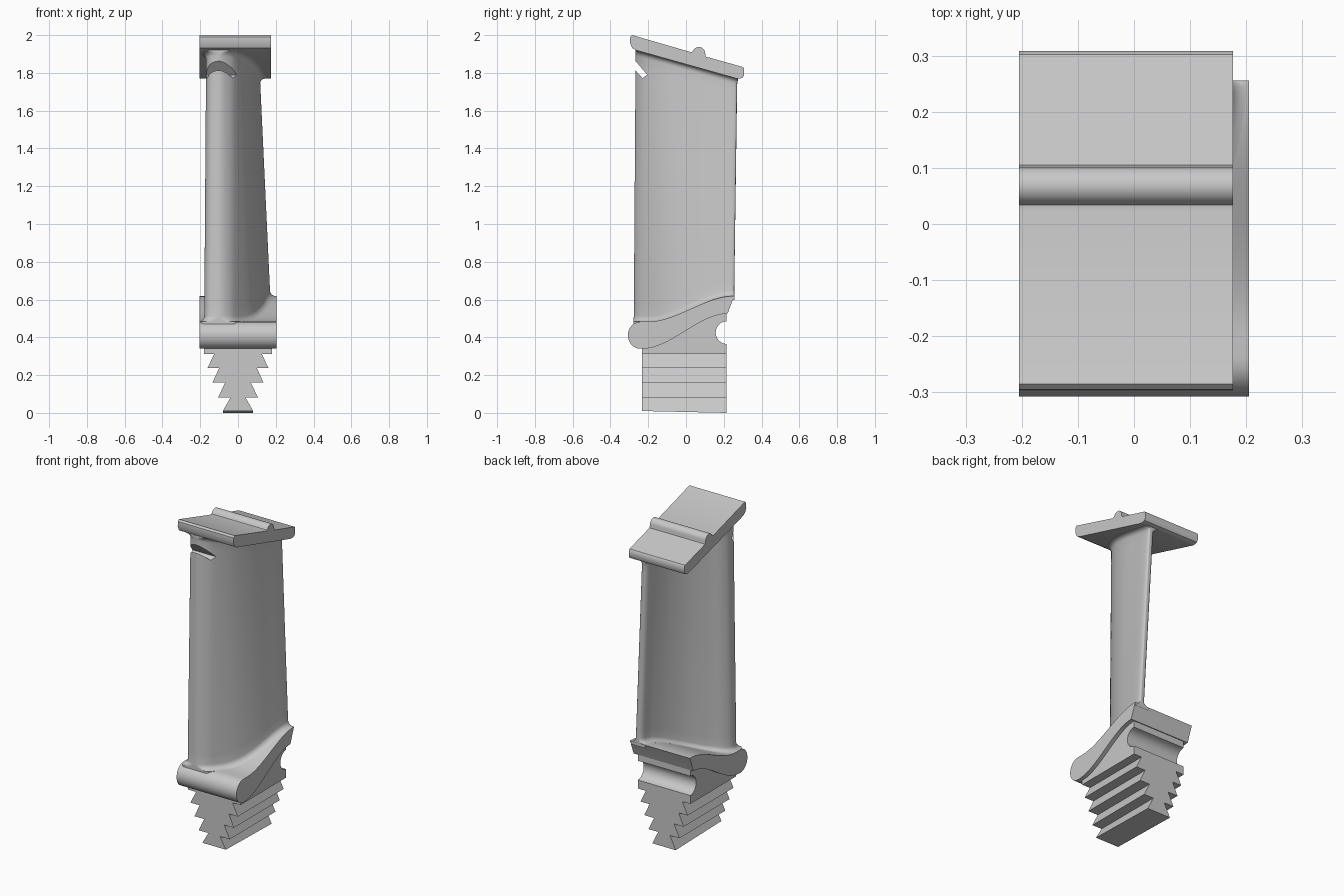
import bpy, bmesh, math
from mathutils import Vector

cube = bpy.data.objects.get("Cube")
if cube:
    bpy.data.objects.remove(cube, do_unlink=True)

metal = bpy.data.materials.new("cast_grey_metal")
metal.use_nodes = True
GREY = (0.58, 0.58, 0.58, 1)
metal.diffuse_color = GREY
metal.node_tree.nodes["Principled BSDF"].inputs["Base Color"].default_value = GREY


def shade(ob):
    bpy.ops.object.select_all(action='DESELECT')
    ob.select_set(True)
    bpy.context.view_layer.objects.active = ob
    bpy.ops.object.shade_smooth_by_angle(angle=math.radians(35))


def loft(name, rings):
    """Bridge closed rings of equal length and cap both ends."""
    bm = bmesh.new()
    loops = [[bm.verts.new(p) for p in ring] for ring in rings]
    n = len(loops[0])
    for a, b in zip(loops, loops[1:]):
        for i in range(n):
            j = (i + 1) % n
            bm.faces.new((a[i], a[j], b[j], b[i]))
    bm.faces.new(loops[0])
    bm.faces.new(loops[-1])
    bmesh.ops.recalc_face_normals(bm, faces=bm.faces)
    mesh = bpy.data.meshes.new(name)
    bm.to_mesh(mesh)
    bm.free()
    mesh.materials.append(metal)
    ob = bpy.data.objects.new(name, mesh)
    bpy.context.collection.objects.link(ob)
    shade(ob)
    return ob


def combine(target, tool, operation):
    """Apply a boolean and drop the tool object."""
    tool.hide_render = True
    mod = target.modifiers.new("combine", 'BOOLEAN')
    mod.operation = operation
    mod.solver = 'EXACT'
    mod.object = tool
    shade(target)
    bpy.ops.object.modifier_apply(modifier=mod.name)
    bpy.data.objects.remove(tool, do_unlink=True)
    shade(target)


def side_prism(name, profile, x0, x1):
    """Extrude a (y, z) profile along x."""
    return loft(name, [[(x, y, z) for y, z in profile] for x in (x0, x1)])


def arc(cy, cz, ry, rz, a0, a1, n=12):
    angles = [math.radians(a0 + (a1 - a0) * i / n) for i in range(n + 1)]
    return [(cy + ry * math.cos(a), cz + rz * math.sin(a)) for a in angles]


def ease(y, y0, y1, z0, z1):
    t = min(max((y - y0) / (y1 - y0), 0), 1)
    return z0 + (z1 - z0) * t * t * (3 - 2 * t)


def span(a, b, n):
    return [a + (b - a) * i / n for i in range(n + 1)]


def platform_top(y):
    return ease(y, -0.2, 0.25, 0.483, 0.618)


def platform_under(y):
    return ease(y, -0.23, 0.22, 0.34, 0.525)


def shroud_under(y):
    return 1.92 - 0.281 * (y + 0.265)


# Root platform: S-curved slab with a rolled front lip
lip = arc(-0.24, 0.411, 0.068, 0.072, 90, 262)
profile = lip + [(y, platform_under(y)) for y in span(-0.22, 0.22, 20)]
profile += [(0.25, 0.605), (0.256, 0.618)]
profile += [(y, platform_top(y)) for y in span(0.24, -0.2, 20)]
blade_root = side_prism("blade_root", profile, -0.205, 0.205)

# Shank under the platform, with a round groove across the back
profile = [(-0.233, 0.313), (0.215, 0.313)]
profile += arc(0.215, 0.425, 0.058, 0.06, 270, 90)
profile += [(0.215, 0.54)]
profile += [(y, platform_under(y) + 0.03) for y in span(0.2, -0.233, 12)]
shank = side_prism("shank", profile, -0.18, 0.18)

# Fir tree root: mirrored stepped teeth with a slanted underside
half = [(0.125, 0.33), (0.125, 0.313), (0.162, 0.237), (0.1, 0.237),
        (0.135, 0.16), (0.068, 0.16), (0.106, 0.081), (0.04, 0.081), (0.08, 0.01)]
outline = half + [(-x, z) for x, z in reversed(half)]
rings = [[(x, y, drop if z == 0.01 else z) for x, z in outline]
         for y, drop in ((-0.233, 0.01), (0.215, 0))]
fir_tree = loft("fir_tree", rings)

# Root parts are one casting
combine(shank, fir_tree, 'UNION')
combine(blade_root, shank, 'UNION')


# Airfoil: two matching cambered sections blended from root to tip
def smooth_loop(points, steps=8):
    pts = [Vector(p) for p in points]
    n, out = len(pts), []
    for i in range(n):
        a, b, c, d = (pts[(i + k) % n] for k in (-1, 0, 1, 2))
        for s in range(steps):
            t = s / steps
            out.append(0.5 * (2 * b + (c - a) * t + (2 * a - 5 * b + 4 * c - d) * t * t
                              + (3 * b - a - 3 * c + d) * t ** 3))
    return out


root_section = smooth_loop([
    (-0.1, -0.276), (-0.045, -0.256), (0, -0.21), (0.07, -0.11), (0.12, 0), (0.152, 0.12),
    (0.174, 0.235), (0.158, 0.255), (0.134, 0.238), (0.116, 0.18), (0.074, 0.09), (0.01, -0.005),
    (-0.08, -0.095), (-0.15, -0.154), (-0.178, -0.205), (-0.162, -0.258)])
tip_section = smooth_loop([
    (-0.1, -0.267), (-0.05, -0.247), (-0.01, -0.208), (0.04, -0.12), (0.074, -0.01), (0.096, 0.12),
    (0.113, 0.25), (0.097, 0.272), (0.074, 0.257), (0.06, 0.19), (0.03, 0.1), (-0.022, 0.005),
    (-0.09, -0.08), (-0.148, -0.14), (-0.169, -0.19), (-0.152, -0.248)])


def section_ring(surface, gap, flare, front, back):
    """Section on a sloped surface, widened by flare inside the front and back limits."""
    pts = []
    for a, b in zip(root_section, tip_section):
        t = (surface(a.y) + gap - 0.55) / 1.3
        pts.append(a.lerp(b, t))
    ring = []
    for i, p in enumerate(pts):
        d = (pts[(i + 1) % len(pts)] - pts[i - 1]).normalized()
        q = p + Vector((d.y, -d.x)) * flare
        x = min(max(q.x, -0.203), 0.204)
        y = min(max(q.y, front), back)
        ring.append((x, y, surface(y) + gap))
    return ring


def lower_ring(gap, flare):
    return section_ring(platform_top, gap, flare, -0.277, 0.2555)


def upper_ring(gap, flare):
    return section_ring(shroud_under, -gap, flare, -0.268, 0.274)


fillet = [(0.03 * (1 - math.sin(a)), 0.03 * (1 - math.cos(a)))
          for a in (math.radians(v) for v in (0, 18, 36, 54, 72, 90))]
rings = [lower_ring(-0.02, 0.03)] + [lower_ring(h, f) for f, h in fillet]
foot, head = rings[-1], upper_ring(0.03, 0)
for k in range(1, 24):
    rings.append([Vector(a).lerp(Vector(b), k / 24) for a, b in zip(foot, head)])
rings += [upper_ring(h, f) for f, h in reversed(fillet)] + [upper_ring(-0.02, 0.03)]
airfoil = loft("airfoil", rings)

# Slanted slot cut into the leading edge near the tip
slot = side_prism("slot_cutter", [(-0.205, 1.79), (-0.23, 1.772), (-0.33, 1.882), (-0.305, 1.907)],
                  -0.3, 0.2)
combine(airfoil, slot, 'DIFFERENCE')

# Open the buried ends of the airfoil
bm = bmesh.new()
bm.from_mesh(airfoil.data)
ends = [f for f in bm.faces if len(f.verts) > 100]
bmesh.ops.delete(bm, geom=ends, context='FACES')
bm.to_mesh(airfoil.data)
bm.free()

# Tip shroud: sloped slab with rounded ends and a sealing ridge
profile = [(-0.265, 1.92), (0.265, shroud_under(0.265)), (0.285, 1.77), (0.3, 1.775), (0.308, 1.788),
           (0.308, 1.822), (0.302, 1.831)]
profile += [(0.105, 1.886)] + arc(0.068, 1.902, 0.034, 0.035, 0, 150)
profile += [(0.034, 1.912), (0.022, 1.911)]
profile += [(-0.285, 2.0), (-0.295, 1.99), (-0.297, 1.96), (-0.285, 1.932)]
side_prism("tip_shroud", profile, -0.205, 0.176)
